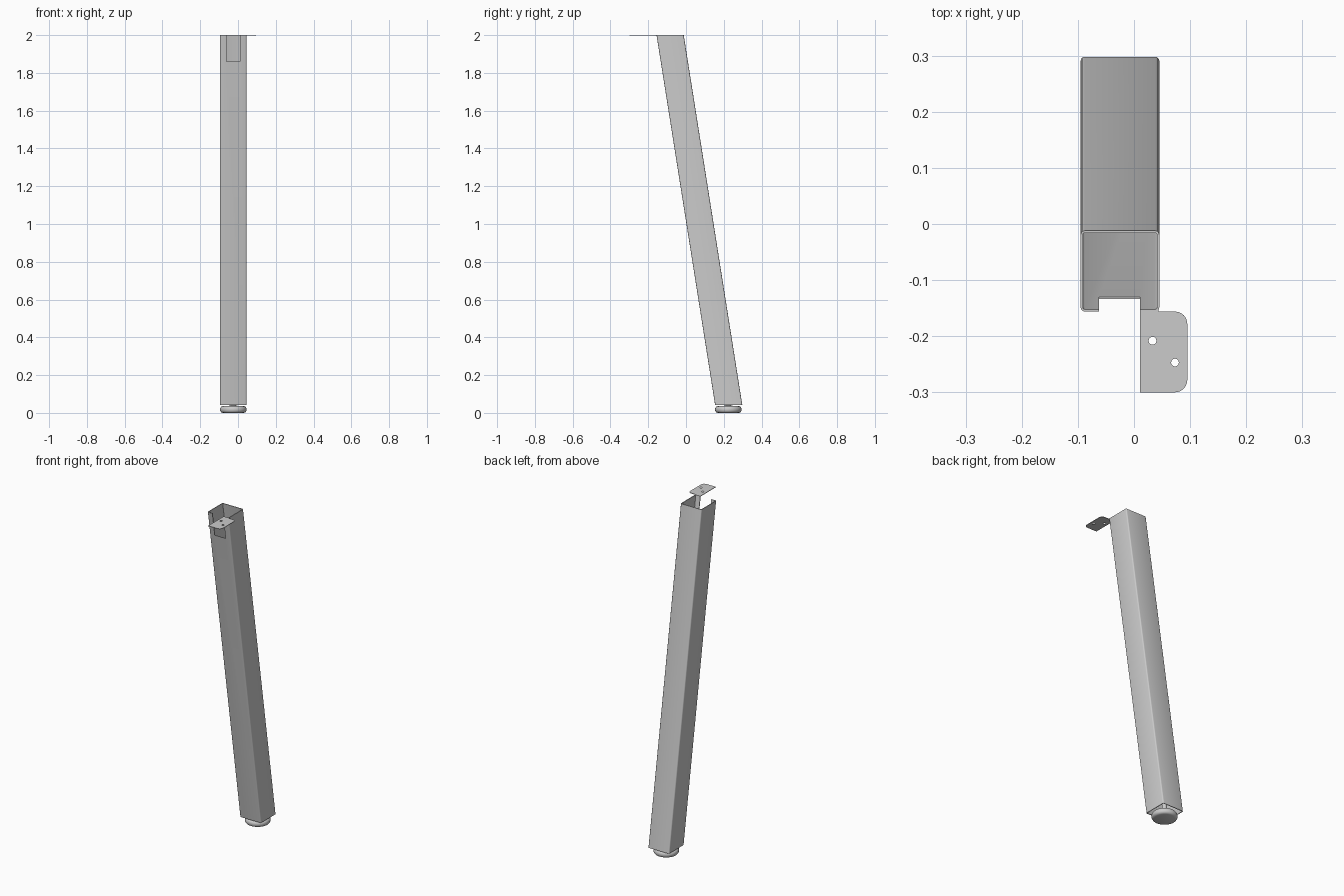
import bpy, bmesh, math

if "Cube" in bpy.data.objects:
    bpy.data.objects.remove(bpy.data.objects["Cube"])

SLOPE = -0.31 / 1.958          # y lean per unit of height
Z0, Z1 = 0.042, 2.0
T = 0.004                      # sheet thickness


def mesh_object(name, bm):
    bmesh.ops.recalc_face_normals(bm, faces=bm.faces)
    me = bpy.data.meshes.new(name)
    bm.to_mesh(me)
    bm.free()
    ob = bpy.data.objects.new(name, me)
    bpy.context.collection.objects.link(ob)
    return ob


def arc(cx, cy, r, a0, a1, n):
    return [(cx + r * math.cos(math.radians(a0 + (a1 - a0) * i / n)),
             cy + r * math.sin(math.radians(a0 + (a1 - a0) * i / n))) for i in range(n + 1)]


def rounded_rect(x0, x1, y0, y1, r, n=3):
    return (arc(x1 - r, y1 - r, r, 0, 90, n) + arc(x0 + r, y1 - r, r, 90, 180, n)
            + arc(x0 + r, y0 + r, r, 180, 270, n) + arc(x1 - r, y0 + r, r, 270, 360, n))


def smooth(ob):
    bpy.ops.object.select_all(action='DESELECT')
    ob.select_set(True)
    bpy.context.view_layer.objects.active = ob
    bpy.ops.object.shade_smooth_by_angle(angle=math.radians(35))


# Leaning square tube, open at both ends
bm = bmesh.new()
outer = rounded_rect(-0.095, 0.045, -0.156, -0.012, 0.007)
inner = rounded_rect(-0.095 + T, 0.045 - T, -0.156 + T, -0.012 - T, 0.003)
rings = [[bm.verts.new((x, y + SLOPE * (z - Z1), z)) for x, y in loop]
         for loop, z in ((outer, Z0), (outer, Z1), (inner, Z1), (inner, Z0))]
for k in range(4):
    a, b = rings[k], rings[(k + 1) % 4]
    for i in range(len(a)):
        j = (i + 1) % len(a)
        bm.faces.new((a[i], a[j], b[j], b[i]))
leg = mesh_object("leg_tube", bm)

# Notch cut in the front wall at the top
bm = bmesh.new()
bmesh.ops.create_cube(bm, size=1)
bmesh.ops.scale(bm, vec=(0.073, 0.1, 0.28), verts=bm.verts)
bmesh.ops.translate(bm, vec=(-0.0255, -0.160, 2.0), verts=bm.verts)
cutter = mesh_object("notch_cutter", bm)
cutter.hide_render = True
mod = leg.modifiers.new("notch", 'BOOLEAN')
mod.operation = 'DIFFERENCE'
mod.solver = 'EXACT'
mod.object = cutter
bpy.context.view_layer.objects.active = leg
bpy.ops.object.modifier_apply(modifier=mod.name)
bpy.data.objects.remove(cutter)
smooth(leg)

# Mounting plate with two screw holes, bent forward from the top edge
curve = bpy.data.curves.new("mounting_plate", 'CURVE')
curve.dimensions = '2D'
curve.fill_mode = 'BOTH'
curve.extrude = 0.0015
outline = ([(0.011, -0.30), ] + arc(0.073, -0.278, 0.022, -90, 0, 6)
           + arc(0.073, -0.178, 0.022, 0, 90, 6) + [(0.044, -0.156), (0.044, -0.153), (0.011, -0.153)])
holes = [arc(x, y, 0.007, 0, 330, 11) for x, y in ((0.033, -0.208), (0.073, -0.247))]
for loop in [outline] + holes:
    s = curve.splines.new('POLY')
    s.points.add(len(loop) - 1)
    for p, (x, y) in zip(s.points, loop):
        p.co = (x, y, 0, 1)
    s.use_cyclic_u = True
plate = bpy.data.objects.new("mounting_plate", curve)
bpy.context.collection.objects.link(plate)
plate.location.z = Z1 - 0.0015
bpy.ops.object.select_all(action='DESELECT')
plate.select_set(True)
bpy.context.view_layer.objects.active = plate
bpy.ops.object.convert(target='MESH')

# Round levelling foot with its threaded stem, lathed from a profile
profile = [(0, 0), (0.056, 0), (0.064, 0.003), (0.069, 0.010), (0.070, 0.018), (0.069, 0.026),
           (0.064, 0.033), (0.056, 0.036), (0.018, 0.038), (0.014, 0.042), (0.014, 0.10), (0, 0.10)]
bm = bmesh.new()
vs = [bm.verts.new((r, 0, z)) for r, z in profile]
edges = [bm.edges.new(p) for p in zip(vs, vs[1:])]
bmesh.ops.spin(bm, geom=vs + edges, cent=(0, 0, 0), axis=(0, 0, 1),
               angle=2 * math.pi, steps=32, use_merge=True)
bmesh.ops.remove_doubles(bm, verts=bm.verts, dist=1e-5)
foot = mesh_object("levelling_foot", bm)
foot.location = (-0.025, 0.224, 0)
smooth(foot)
